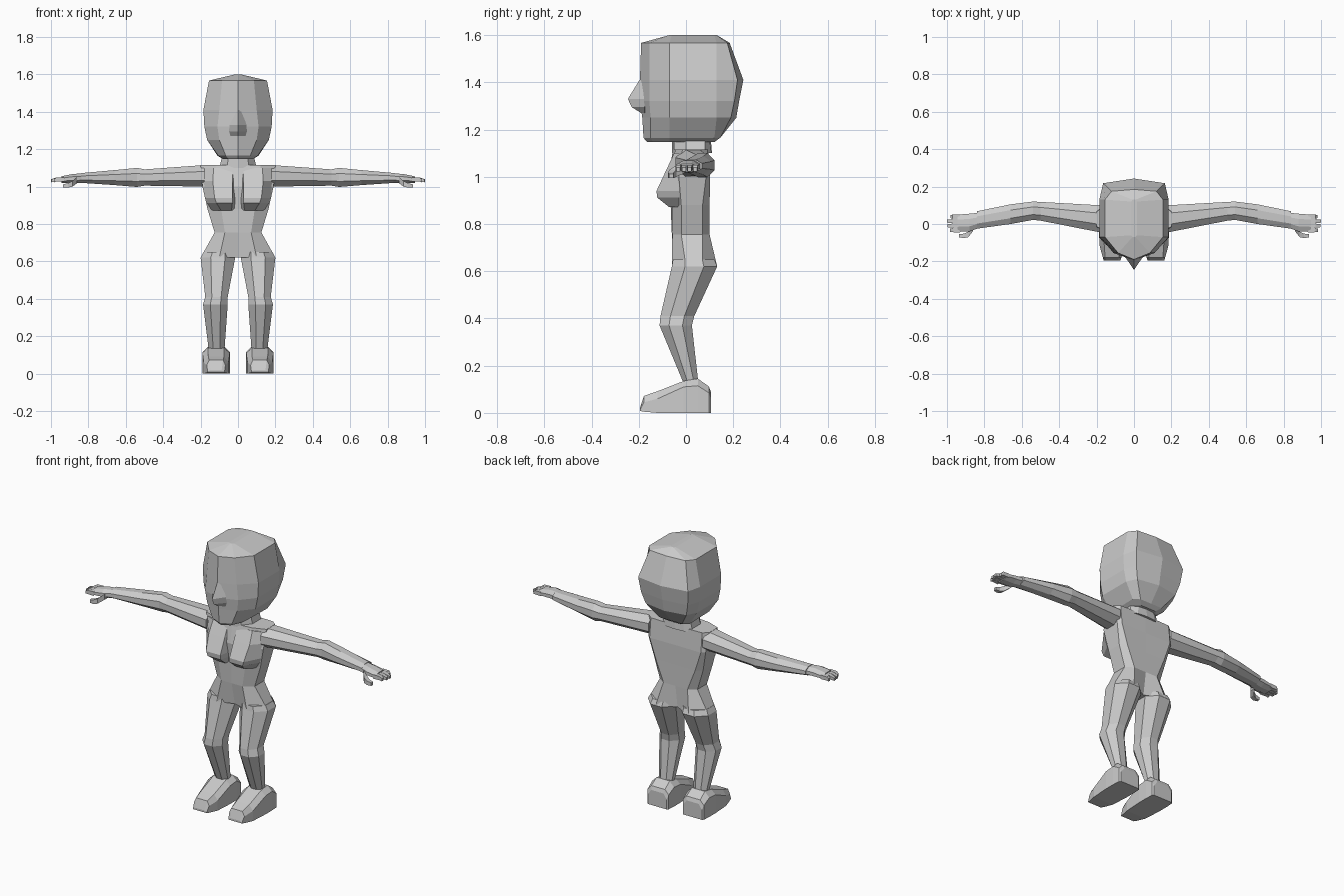
import bpy, bmesh, math

grey = bpy.data.materials.new("plain grey")
grey.diffuse_color = (0.6, 0.6, 0.6, 1)


def loft(name, rings, mirror=False):
    """Skin a list of equal-length point rings, cap both ends."""
    bm = bmesh.new()
    vs = [[bm.verts.new(p) for p in r] for r in rings]
    n = len(rings[0])
    for a, b in zip(vs, vs[1:]):
        for i in range(n):
            j = (i + 1) % n
            bm.faces.new((a[i], a[j], b[j], b[i]))
    bm.faces.new(vs[0])
    bm.faces.new(vs[-1])
    bmesh.ops.recalc_face_normals(bm, faces=bm.faces)
    me = bpy.data.meshes.new(name)
    bm.to_mesh(me)
    bm.free()
    me.materials.append(grey)
    ob = bpy.data.objects.new(name, me)
    bpy.context.collection.objects.link(ob)
    if mirror:
        m = ob.modifiers.new("mirror", 'MIRROR')
        m.use_mirror_merge = False
    return ob


def sym(z, half):
    """Full ring at height z from the +x half outline (front to back)."""
    right = [(x, y, z) for x, y in half]
    return right + [(-x, y, z) for x, y in half[-2:0:-1]]


def octagon(a0, a1, b0, b1):
    """Octagon filling the given extents."""
    k = math.cos(math.pi / 8)
    out = []
    for i in range(8):
        t = math.pi / 8 + i * math.pi / 4
        out.append(((a0 + a1) / 2 + math.cos(t) / k * (a1 - a0) / 2,
                    (b0 + b1) / 2 + math.sin(t) / k * (b1 - b0) / 2))
    return out


# head: stacked rings, front point, cheek, temple, rear side, back corner, back point
loft("head", [
    sym(1.147, [(0, -.165), (.05, -.14), (.08, -.07), (.08, .09), (.05, .12), (0, .12)]),
    sym(1.165, [(0, -.18), (.065, -.15), (.105, -.07), (.11, .12), (.075, .145), (0, .145)]),
    sym(1.25, [(0, -.185), (.10, -.15), (.165, -.07), (.165, .13), (.135, .19), (0, .213)]),
    sym(1.32, [(0, -.195), (.11, -.155), (.18, -.07), (.18, .13), (.155, .205), (0, .225)]),
    sym(1.41, [(0, -.195), (.10, -.155), (.185, -.07), (.185, .13), (.165, .218), (0, .243)]),
    sym(1.567, [(0, -.19), (.085, -.155), (.155, -.07), (.155, .13), (.12, .175), (0, .185)]),
    sym(1.60, [(0, -.07), (.008, -.07), (.015, -.06), (.015, .12), (.008, .13), (0, .13)]),
])

# nose
loft("nose", [
    sym(1.27, [(0, -.19), (.04, -.175), (0, -.15)]),
    sym(1.295, [(0, -.23), (.048, -.175), (0, -.15)]),
    sym(1.33, [(0, -.246), (.048, -.175), (0, -.15)]),
    sym(1.41, [(0, -.197), (.02, -.18), (0, -.15)]),
])

# neck
loft("neck", [
    sym(1.10, [(0, -.06), (.06, -.05), (.10, 0), (.10, .08), (.06, .105), (0, .11)]),
    sym(1.16, [(0, -.06), (.05, -.05), (.085, 0), (.085, .08), (.05, .10), (0, .105)]),
])

# torso and pelvis
loft("torso", [
    sym(.62, [(0, -.03), (.10, -.06), (.20, 0), (.20, .07), (.11, .132), (0, .08)]),
    sym(.755, [(0, -.06), (.07, -.058), (.125, -.02), (.125, .07), (.08, .10), (0, .10)]),
    sym(.88, [(0, -.065), (.09, -.06), (.163, -.02), (.163, .07), (.13, .10), (0, .10)]),
    sym(1.0, [(0, -.075), (.12, -.07), (.19, -.03), (.19, .085), (.17, .102), (0, .10)]),
    sym(1.115, [(0, -.055), (.12, -.045), (.20, -.015), (.20, .065), (.17, .09), (0, .095)]),
])


# chest
def chest_ring(z, x0, x1, y):
    return [(x0, -.04, z), (x0 + .02, y, z), (x1 - .05, y, z), (x1, -.03, z)]


loft("chest", [
    chest_ring(.872, .015, .14, -.072),
    chest_ring(.912, .01, .165, -.122),
    chest_ring(.94, .01, .175, -.125),
    chest_ring(1.03, .01, .185, -.083),
    chest_ring(1.10, .01, .18, -.05),
], True)

# legs: height, x extents, y extents
legs = [(.65, .02, .185, -.055, .12), (.62, .015, .20, -.06, .132),
        (.41, .055, .175, -.108, .035), (.37, .055, .187, -.112, .025),
        (.13, .072, .157, -.012, .052)]
loft("leg", [[(x, y, z) for x, y in octagon(x0, x1, y0, y1)]
             for z, x0, x1, y0, y1 in legs], True)

# feet: y, bottom half width, top half width, sole, side height, top height
feet = [(-.195, .045, .03, .008, .012, .02), (-.178, .05, .037, .005, .045, .072),
        (-.12, .066, .042, 0, .06, .092), (-.01, .073, .043, 0, .11, .135),
        (.05, .073, .043, 0, .115, .145), (.097, .07, .045, 0, .085, .112),
        (.105, .062, .04, 0, .06, .09)]
c = .117
loft("foot", [[(c - a, y, s), (c + a, y, s), (c + a, y, m),
               (c + b, y, t), (c - b, y, t), (c - a, y, m)]
              for y, a, b, s, m, t in feet], True)

# arms: x, y extents, z extents
arms = [(.18, -.045, .10, 1.0, 1.115), (.50, .018, .118, 1.005, 1.092),
        (.54, .022, .12, .998, 1.10), (.66, .0, .105, 1.008, 1.088),
        (.84, -.025, .068, 1.02, 1.072)]
loft("arm", [[(x, y, z) for y, z in octagon(y0, y1, z0, z1)]
             for x, y0, y1, z0, z1 in arms], True)

# palm
palm = [(.83, -.022, .06, 1.02, 1.07), (.88, -.04, .055, 1.018, 1.068),
        (.945, -.042, .05, 1.02, 1.055)]
loft("palm", [[(x, y, z) for y, z in octagon(y0, y1, z0, z1)]
              for x, y0, y1, z0, z1 in palm], True)


def digit(name, path):
    """Square-section finger along a path of (x, y, z, radius)."""
    loft(name, [[(x, y - r, z - r), (x, y + r, z - r), (x, y + r, z + r), (x, y - r, z + r)]
                for x, y, z, r in path], True)


# fingers and thumb
for i, tip in enumerate((.985, .998, 1.0, .98)):
    y = -.033 + i * .024
    digit("finger", [(.93, y, 1.038, .012), (.97, y, 1.038, .011), (tip, y, 1.031, .008)])
digit("thumb", [(.86, -.02, 1.035, .017), (.885, -.055, 1.015, .015),
                (.91, -.064, 1.006, .012), (.935, -.062, 1.003, .009)])
